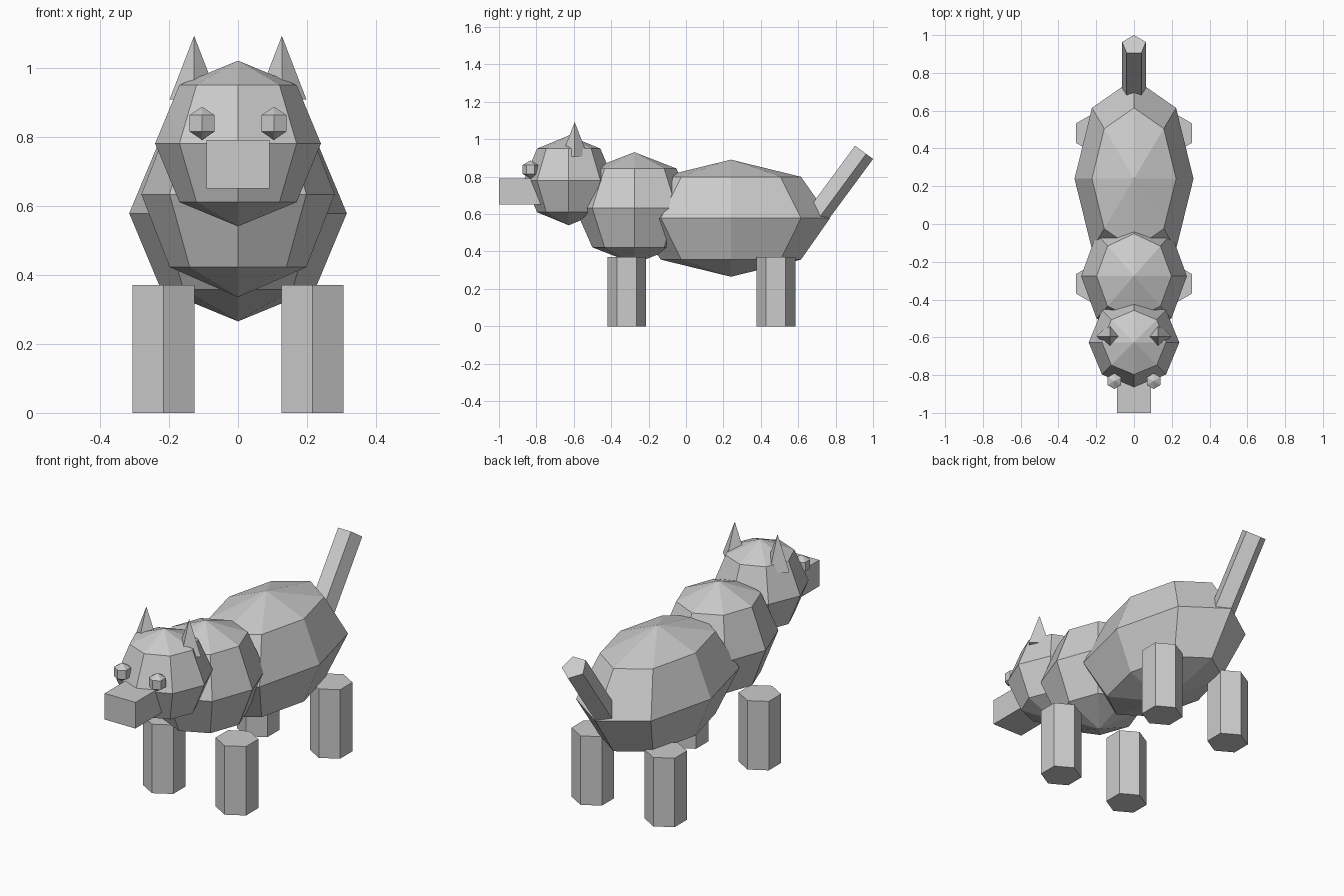
import bpy, bmesh
from mathutils import Matrix, Vector, Euler

if "Cube" in bpy.data.objects:
    bpy.data.objects.remove(bpy.data.objects["Cube"])


def finish(name, bm, loc, scale=(1, 1, 1), tilt=0.0):
    m = (Matrix.Translation(loc) @ Euler((tilt, 0, 0)).to_matrix().to_4x4()
         @ Matrix.Diagonal(Vector((*scale, 1))))
    bmesh.ops.transform(bm, matrix=m, verts=bm.verts)
    bmesh.ops.recalc_face_normals(bm, faces=bm.faces)
    mesh = bpy.data.meshes.new(name)
    bm.to_mesh(mesh)
    bm.free()
    obj = bpy.data.objects.new(name, mesh)
    bpy.context.collection.objects.link(obj)
    return obj


def ball(name, loc, radii, segs=8, rings=4):
    bm = bmesh.new()
    bmesh.ops.create_uvsphere(bm, u_segments=segs, v_segments=rings, radius=1)
    return finish(name, bm, loc, radii)


def prism(name, loc, sides, r1, r2, depth, tilt=0.0):
    bm = bmesh.new()
    bmesh.ops.create_cone(bm, cap_ends=True, segments=sides,
                          radius1=r1, radius2=r2, depth=depth)
    return finish(name, bm, loc, tilt=tilt)


# Torso and head: faceted ellipsoids
ball("body", (0, 0.24, 0.578), (0.315, 0.53, 0.313))
ball("chest", (0, -0.276, 0.633), (0.28, 0.318, 0.298))
ball("head", (0, -0.627, 0.78), (0.24, 0.24, 0.24))

# Snout block
bm = bmesh.new()
bmesh.ops.create_cube(bm, size=1)
finish("snout", bm, (0, -0.875, 0.72), (0.182, 0.25, 0.14))

# Paired parts
for side, s in (("right", -1), ("left", 1)):
    ball(f"{side}_eye", (s * 0.104, -0.832, 0.8385), (0.048,) * 3, 6, 3)
    prism(f"{side}_ear", (s * 0.127, -0.595, 1.0), 4, 0.071, 0, 0.184)
    for end, y in (("front", -0.317), ("back", 0.481)):
        prism(f"{end}_{side}_leg", (s * 0.216, y, 0.185), 6, 0.104, 0.104, 0.37)

# Tail: five-sided rod leaning back, its base buried in the body
tilt, length = -0.635, 0.43
axis = Euler((tilt, 0, 0)).to_matrix() @ Vector((0, 0, 1))
tip = Vector((0, 0.947, 0.934))
prism("tail", tip - axis * length / 2, 5, 0.066, 0.066, length, tilt)
